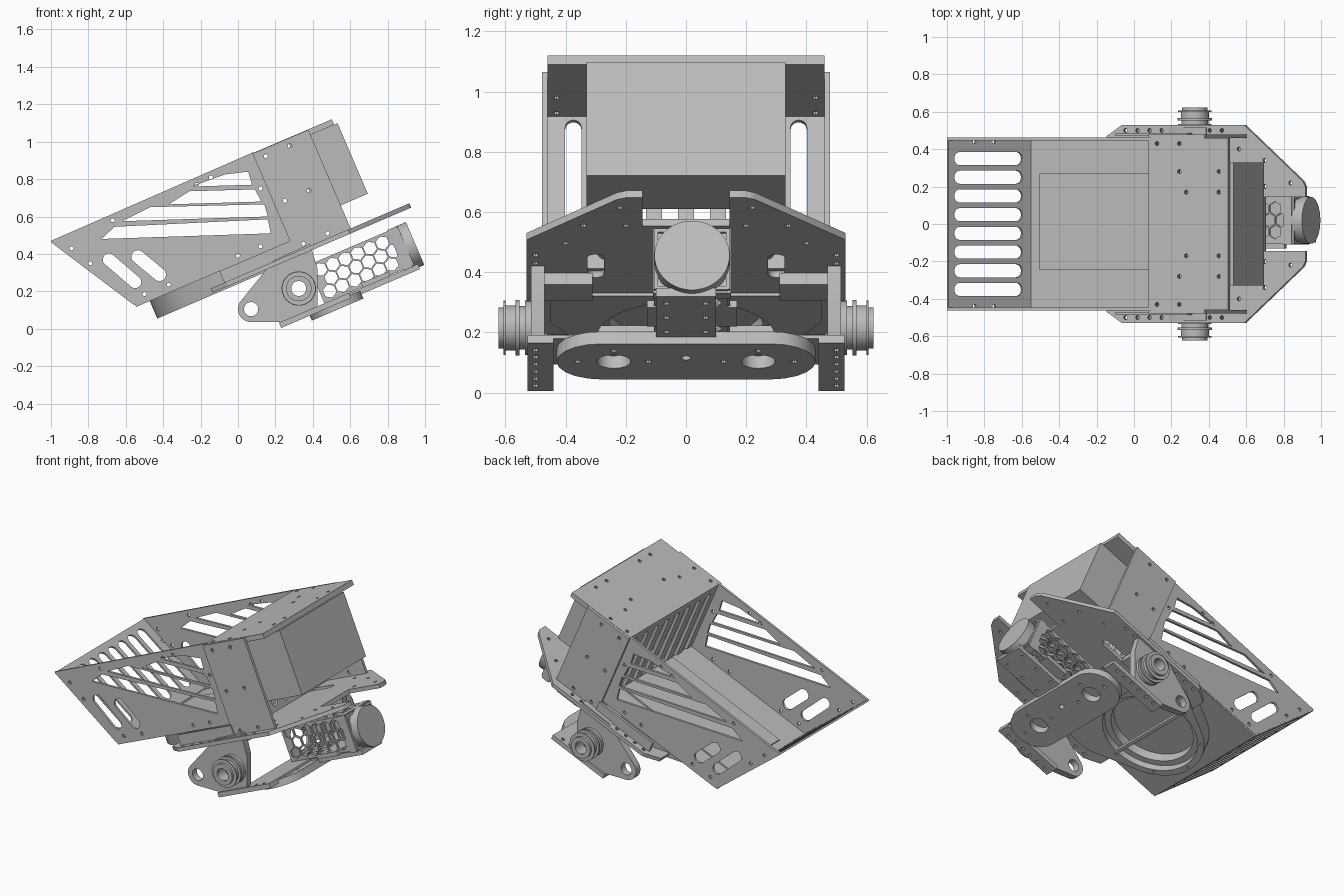
import bpy, bmesh
from math import pi, sin, cos, radians
from mathutils import Matrix, Vector
from mathutils.geometry import convex_hull_2d

cube = bpy.data.objects.get("Cube")
if cube:
    bpy.data.objects.remove(cube)

GREY = bpy.data.materials.new("plain_grey")
GREY.use_nodes = True
GREY.diffuse_color = (0.5, 0.5, 0.5, 1)
GREY.node_tree.nodes["Principled BSDF"].inputs["Base Color"].default_value = (0.5, 0.5, 0.5, 1)

TILT = Matrix.Rotation(radians(-23.2), 4, 'Y')


def frame(a, b, origin=(0, 0, 0)):
    """Drawing plane spanned by directions a and b."""
    a, b = Vector(a).normalized(), Vector(b).normalized()
    m = Matrix((a, b, a.cross(b))).transposed().to_4x4()
    m.translation = Vector(origin)
    return m


def upright(y):                 # level x-z plane
    return frame((1, 0, 0), (0, 0, 1), (0, y, 0))


def flat(w):                    # tilted deck plane
    return TILT @ Matrix.Translation((0, 0, w))


def across(u):                  # tilted plane facing along the body
    return TILT @ frame((0, 1, 0), (0, 0, 1), (u, 0, 0))


def along(y):                   # tilted side plane
    return TILT @ frame((1, 0, 0), (0, 0, 1), (0, y, 0))


def circle(x, y, r, n=40, turn=0):
    return [(x + r * cos(turn + 2 * pi * i / n), y + r * sin(turn + 2 * pi * i / n)) for i in range(n)]


def rect(x0, x1, y0, y1):
    return [(x0, y0), (x1, y0), (x1, y1), (x0, y1)]


def hull(*loops):
    pts = [Vector(p) for loop in loops for p in loop]
    return [tuple(pts[i]) for i in convex_hull_2d(pts)]


def slot(p, q, r):
    return hull(circle(*p, r, 20), circle(*q, r, 20))


def dots(points, r=0.011):
    return [circle(x, y, r, 10) for x, y in points]


def plate(name, matrix, thick, outline, holes=()):
    """Sheet of given thickness, centred on its plane, with holes."""
    cu = bpy.data.curves.new(name, 'CURVE')
    cu.dimensions, cu.fill_mode, cu.extrude = '2D', 'BOTH', thick / 2
    for loop in [outline, *holes]:
        s = cu.splines.new('POLY')
        s.points.add(len(loop) - 1)
        for p, (x, y) in zip(s.points, loop):
            p.co = (x, y, 0, 1)
        s.use_cyclic_u = True
    tmp = bpy.data.objects.new(name, cu)
    bpy.context.collection.objects.link(tmp)
    dg = bpy.context.evaluated_depsgraph_get()
    me = bpy.data.meshes.new_from_object(tmp.evaluated_get(dg))
    bpy.data.objects.remove(tmp)
    bm = bmesh.new()
    bm.from_mesh(me)
    bmesh.ops.remove_doubles(bm, verts=bm.verts, dist=0.00005)
    bmesh.ops.recalc_face_normals(bm, faces=bm.faces)
    bm.to_mesh(me)
    bm.free()
    me.shade_smooth()
    me.set_sharp_from_angle(angle=radians(32))
    me.materials.clear()
    me.materials.append(GREY)
    ob = bpy.data.objects.new(name, me)
    ob.matrix_world = matrix
    bpy.context.collection.objects.link(ob)
    return ob


def block(name, u0, u1, y0, y1, w0, w1):
    return plate(name, flat((w0 + w1) / 2), w1 - w0, rect(u0, u1, y0, y1))


# Hopper side panels with tapered windows
windows = [
    [(-.25, .76), (-.07, .825), (.055, .84), (.075, .77)],
    [(-.37, .665), (-.26, .735), (.09, .745), (.125, .68)],
    [(-.62, .575), (-.47, .65), (.14, .665), (.16, .60)],
    [(-.73, .48), (-.66, .545), (.16, .585), (.175, .51)],
    slot((-.69, .37), (-.55, .25), .033),
    slot((-.535, .385), (-.42, .29), .035)]
rivets = dots([(-.89, .43), (-.79, .35), (-.67, .58), (-.5, .185), (-.37, .235),
               (-.22, .77), (-.145, .81), (.12, .75), (.12, .44), (0, .39)])
for side, y in (("left", .455), ("right", -.455)):
    plate(side + "_hopper_side", upright(y), .015,
          [(-1, .47), (-.55, .13), (.29, .475), (.085, .945)], windows + rivets)

# Slotted sloping back of the hopper
plate("hopper_back", frame((0, 1, 0), (.45, 0, -.34), (-1, 0, .47)), .012, rect(-.46, .46, .005, .56),
      [slot((y / 20, .08), (y / 20, .465), .035) for y in range(-7, 8, 2)]
      + dots([(s * .44, d) for s in (-1, 1) for d in (.18, .31)]))

# Hopper floor and raised centre panel
block("hopper_floor", -.455, .45, -.46, .46, .322, .337)
block("floor_panel", -.40, .44, -.245, .27, .337, .347)

# Box behind the hopper: grille, sides, lid and inner unit
plate("box_grille", across(.452), .02, rect(-.46, .46, .25, .80),
      [slot((.107 * (i - 3.5), .31), (.107 * (i - 3.5), .76), .027) for i in range(8)])
box_dots = dots([(u, w) for u in (.5, .64) for w in (.28, .53, .79)])
for side, y in (("left", .469), ("right", -.469)):
    plate(side + "_box_side", along(y), .018, rect(.44, .765, .235, .83), box_dots)
plate("box_lid", flat(.816), .032, rect(.442, .902, -.46, .46),
      dots([(u, s * y) for u, y in ((.49, .43), (.62, .43), (.62, .28), (.66, .17), (.85, .17), (.85, .28))
            for s in (-1, 1)]))
block("inner_unit", .64, .922, -.33, .33, .39, .80)

# Forked deck plate with two slots and edge holes
half = [(-.05, .47), (.04, .53), (.75, .53), (1.09, .23), (1.106, .20), (1.106, .145), (.867, .145)]
deck = half + [(u, -y) for u, y in reversed(half)]
deck_holes = [slot((.46, s * .3), (.60, s * .3), .027) for s in (-1, 1)]
deck_holes += dots([(.06 + .07 * i, s * .5) for i in range(9) for s in (-1, 1)])
deck_holes += dots([(u, s * y) for u, y in ((.87, .34), (.87, .2), (1.02, .22), (.72, .4)) for s in (-1, 1)])
# Opening over the round bearing
deck_holes.append([(-.03, -.3), (.1, -.33), (.22, -.24), (.28, 0), (.22, .24), (.1, .33), (-.03, .3)])
plate("fork_deck", flat(.243), .025, deck, deck_holes)

# Round bearing housing under the floor, with an inner ring
plate("bearing_housing", flat(.275), .11,
      hull(circle(-.04, 0, .335, 64), [(.3, -.45), (.3, .45), (.08, -.45), (.08, .45)]),
      [circle(-.04, 0, .295, 64)]
      + dots([(-.04 + .315 * cos(a), .315 * sin(a)) for a in (1.6, 2.4, 3.14, 3.9, 4.7)], .008))
plate("bearing_ring", flat(.29), .06, circle(-.04, 0, .293, 64), [circle(-.04, 0, .255, 64)])

# Paired rails, arms, feet and grooved hubs
arm = hull(circle(.07, .105, .07), [(.19, .365), (.385, .455), (.425, .32), (.425, .12), (.24, .035)])
for side, s in (("left", 1), ("right", -1)):
    plate(side + "_rail", along(s * .478), .016, rect(.03, .45, .25, .322))
    plate(side + "_arm", upright(s * .493), .045, arm, [circle(.07, .105, .038), circle(.325, .215, .045)])
    plate(side + "_foot", flat(-.072), .03, rect(.214, .62, *sorted((s * .44, s * .527))),
          dots([(.26 + .06 * i, s * .5) for i in range(6)]))
    for i, (y, t, r, bore) in enumerate([(.525, .02, .09, .06), (.545, .02, .072, .045), (.56, .012, .092, .045),
                                         (.583, .034, .075, .045), (.603, .008, .09, .045),
                                         (.615, .016, .068, .04)]):
        plate(f"{side}_hub_{i}", upright(s * y), t, circle(.325, .215, r, 48), [circle(.325, .215, bore, 32)])
    # Inner bracket joining arm to deck
    block(side + "_bracket", .33, .47, *sorted((s * .31, s * .47)), .19, .23)

# Rounded lower crossbar with two bores
plate("crossbar", flat(-.093), .045, slot((.53, -.28), (.53, .28), .15),
      [circle(.53, s * .24, .056) for s in (-1, 1)] + [circle(.56, 0, .016, 16)]
      + dots([(u, s * y) for u, y in ((.53, .36), (.53, .125), (.62, .24)) for s in (-1, 1)]))
block("crossbar_web", .40, .62, -.46, .46, -.07, -.058)

# Honeycomb motor cage
def honeycomb(a0, a1, b0, b1, r=.037):
    cells, da, db = [], r * 1.95, r * 1.7
    rows = int((b1 - b0 - .02) / db)
    for j in range(rows):
        b = (b0 + b1) / 2 + (j - (rows - 1) / 2) * db
        a = a0 + .05 + (j % 2) * da / 2
        while a + r < a1 - .01:
            cells.append(circle(a, b, r, 6, pi / 6))
            a += da
    return cells


for side, y in (("left", .14), ("right", -.10)):
    plate(side + "_cage_side", along(y), .014, rect(.48, 1.0, -.055, .165), honeycomb(.48, 1.0, -.055, .165))
for level, w in (("upper", .158), ("lower", -.05)):
    plate(level + "_cage_face", flat(w), .014, rect(.48, 1.0, -.1, .14), honeycomb(.48, 1.0, -.1, .14))
plate("cage_end", across(.485), .014, rect(-.1, .14, -.055, .165), [circle(.02, .055, .08)])

# Motor cap, collar and mounting strip
plate("motor_collar", across(.965), .05, rect(-.11, .15, -.065, .17))
plate("motor_cap", across(1.015), .07, circle(.02, .046, .125, 64))
plate("motor_strip", flat(-.075), .03, rect(.62, 1.02, -.10, .10),
      dots([(u, s * .065) for u in (.72, .84, .96) for s in (-1, 1)]))
block("strip_clamp", .70, .86, -.13, .17, -.062, -.035)
